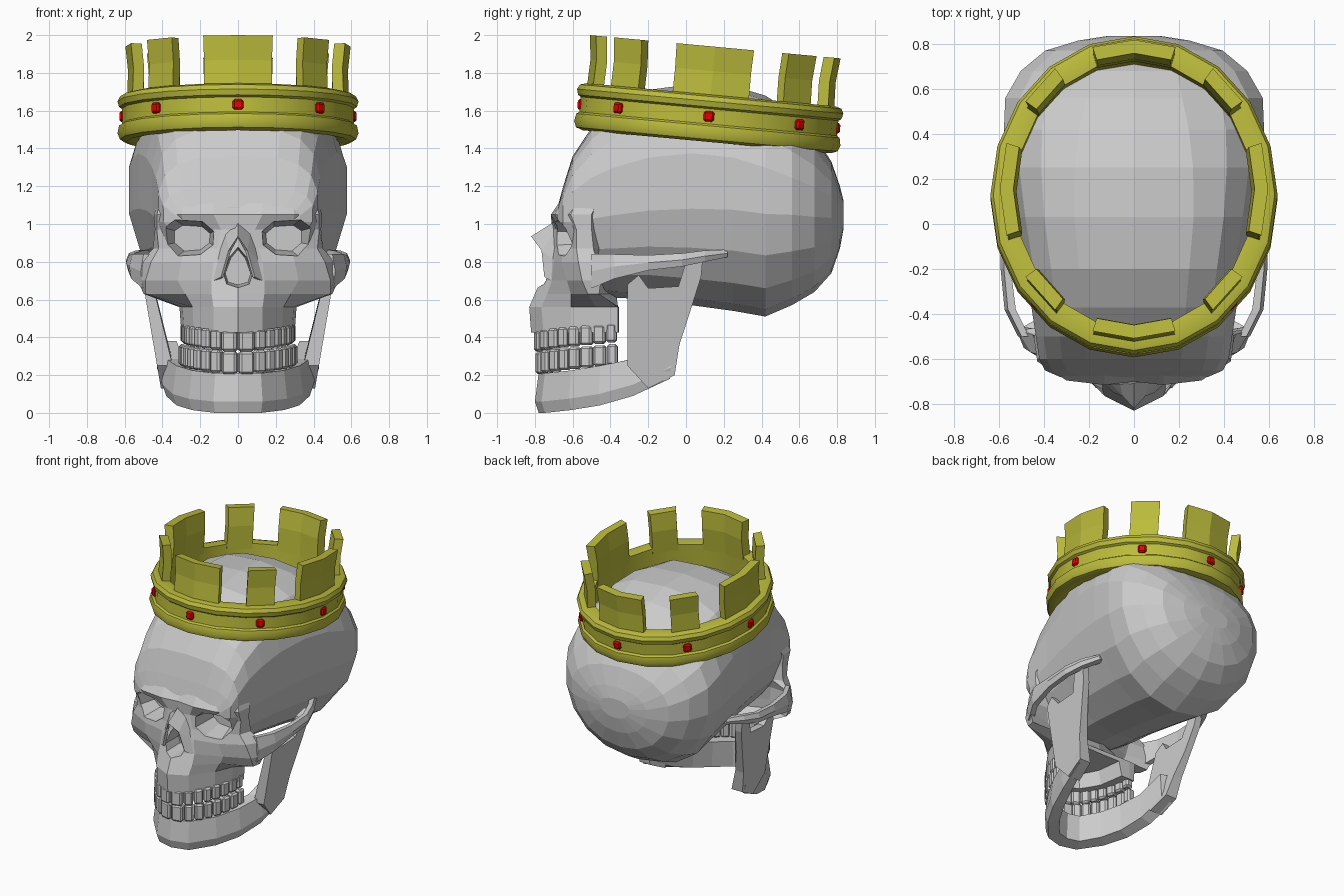
import bpy, bmesh
from math import sin, cos, pi, radians, atan2, copysign, hypot
from mathutils import Matrix, Vector

if "Cube" in bpy.data.objects:
    bpy.data.objects.remove(bpy.data.objects["Cube"])


def make(name, verts, faces, mirror=False):
    me = bpy.data.meshes.new(name)
    me.from_pydata(verts, [], faces)
    bm = bmesh.new()
    bm.from_mesh(me)
    bmesh.ops.recalc_face_normals(bm, faces=bm.faces)
    bm.to_mesh(me)
    bm.free()
    ob = bpy.data.objects.new(name, me)
    bpy.context.collection.objects.link(ob)
    if mirror:
        ob.modifiers.new("mirror", 'MIRROR')
    return ob


def loft(name, rings, closed=False, mirror=False):
    n, m = len(rings[0]), len(rings)
    faces = []
    for i in range(m if closed else m - 1):
        a, b = i * n, (i + 1) % m * n
        faces += [(a + j, a + (j + 1) % n, b + (j + 1) % n, b + j) for j in range(n)]
    if not closed:
        faces += [tuple(range(n)), tuple(range((m - 1) * n, m * n))]
    return make(name, [p for r in rings for p in r], faces, mirror)


def boolean(ob, other, op):
    mod = ob.modifiers.new("bool", 'BOOLEAN')
    mod.operation, mod.solver, mod.object = op, 'EXACT', other
    bpy.context.view_layer.objects.active = ob
    bpy.ops.object.modifier_apply(modifier=mod.name)
    bpy.data.objects.remove(other)


def both_sides(half):
    # half outline starts and ends on the centre line
    return half + [(-x, v) for x, v in half[-2:0:-1]]


def spow(v, e):
    return copysign(abs(v) ** e, v)


# Cranium: cross-sections along y (y, bottom, widest height, top, half width)
stations = [(-.68, .95, 1.02, 1.09, .33), (-.65, .85, 1.05, 1.20, .40), (-.60, .70, 1.08, 1.36, .425),
            (-.50, .63, 1.12, 1.51, .44), (-.37, .61, 1.15, 1.62, .46), (-.20, .60, 1.18, 1.71, .49),
            (.03, .57, 1.20, 1.74, .53), (.25, .54, 1.20, 1.73, .565), (.42, .51, 1.18, 1.68, .585),
            (.56, .57, 1.16, 1.59, .58), (.68, .64, 1.13, 1.47, .51), (.77, .74, 1.10, 1.33, .40),
            (.815, .87, 1.07, 1.20, .25), (.835, .98, 1.06, 1.12, .12)]
rings = []
for y, zb, zc, zt, w in stations:
    ring = []
    for i in range(18):
        a = 2 * pi * (i + .5) / 18
        s, c = sin(a), cos(a)
        n = 2.1 if s < 0 else 3.1 if y < .2 else 2.8 if y < .3 else 2.45 if y < .5 else 2.15
        e = 2 / n
        ring.append((w * spow(c, e), y, zc + (zt - zc if s > 0 else zc - zb) * spow(s, e)))
    rings.append(ring)
skull = loft("skull", rings)

# Face: horizontal outlines from brow to upper jaw, half of each
face_rows = [
    (1.16, [(0, -.64), (.13, -.64), (.28, -.63), (.40, -.56), (.41, -.45), (.3, -.42), (0, -.38)]),
    (1.05, [(0, -.70), (.13, -.715), (.30, -.695), (.43, -.61), (.445, -.50), (.36, -.45), (0, -.38)]),
    (.97, [(0, -.71), (.09, -.69), (.28, -.65), (.43, -.58), (.44, -.50), (.36, -.45), (0, -.38)]),
    (.87, [(0, -.73), (.11, -.69), (.28, -.65), (.42, -.58), (.45, -.49), (.37, -.45), (0, -.38)]),
    (.80, [(0, -.745), (.13, -.70), (.30, -.66), (.46, -.57), (.52, -.47), (.36, -.48), (0, -.38)]),
    (.70, [(0, -.77), (.14, -.71), (.32, -.63), (.49, -.55), (.53, -.45), (.34, -.49), (0, -.38)]),
    (.63, [(0, -.80), (.14, -.735), (.28, -.61), (.49, -.52), (.50, -.46), (.31, -.49), (0, -.37)]),
    (.56, [(0, -.83), (.13, -.765), (.24, -.61), (.295, -.48), (.31, -.36), (.26, -.355), (0, -.36)]),
    (.425, [(0, -.82), (.13, -.755), (.235, -.61), (.285, -.48), (.30, -.36), (.26, -.355), (0, -.36)])]
face = loft("face", [[(x, y, z) for x, y in both_sides(h)] for z, h in face_rows])
boolean(skull, face, 'UNION')

# Eye sockets, nose opening and palate are cut out
eye = [(.13, .96), (.19, 1.01), (.33, 1.02), (.39, .98), (.39, .89), (.32, .83), (.20, .84), (.135, .89)]
for side in (-1, 1):
    rings = [[(side * (cx + (x - .265) * k), y, .925 + (z - .925) * k) for x, z in eye]
             for y, k, cx in [(-.90, 1.2, .275), (-.65, 1, .265), (-.50, .72, .245)]]
    boolean(skull, loft("eye_cutter", rings), 'DIFFERENCE')
nose = both_sides([(0, .90), (.05, .84), (.09, .73), (.07, .67), (0, .65)])
boolean(skull, loft("nose_cutter", [[(x * k, y, .76 + (z - .76) * k) for x, z in nose]
                                    for y, k in [(-.95, 1), (-.60, .75)]]), 'DIFFERENCE')
palate = both_sides([(0, -.71), (.09, -.67), (.17, -.54), (.21, -.28), (0, -.28)])
boolean(skull, loft("palate_cutter", [[(x * k, y, z) for x, y in palate]
                                      for z, k in [(.36, 1.03), (.53, .85)]]), 'DIFFERENCE')

# Nasal bone
nasal = make("nasal_bone", [(0, -.70, 1.01), (.07, -.675, .98), (0, -.82, .935), (.05, -.765, .86),
                            (.12, -.69, .80), (.09, -.75, .72), (.13, -.715, .70)],
             [(0, 2, 3, 1), (1, 3, 4), (3, 5, 6, 4)], mirror=True)
nasal.modifiers.new("thickness", 'SOLIDIFY').thickness = .015

# Cheek arches (x, y, z, height, thickness)
arch = [(.49, -.50, .75, .18, .05), (.55, -.38, .775, .13, .05), (.57, -.20, .795, .08, .045),
        (.57, -.02, .81, .07, .045), (.53, .10, .83, .06, .05), (.46, .22, .845, .04, .06)]
loft("cheek_arch", [[(x + t / 2 - .01, y, z - h / 2), (x + t / 2, y, z), (x + t / 2 - .015, y, z + h / 2),
                     (x - t / 2, y, z + h / 2), (x - t / 2, y, z - h / 2)]
                    for x, y, z, h, t in arch], mirror=True)

# Lower jaw body (x, y, bottom, top)
jaw = [(0, -.80, 0, .21), (.13, -.765, 0, .21), (.26, -.62, .015, .225),
       (.345, -.46, .04, .25), (.40, -.28, .09, .285), (.43, -.08, .18, .38)]
rings = []
for x, y, zb, zt in [(-p[0],) + p[1:] for p in jaw[:0:-1]] + jaw:
    n = Vector((x, (y + .3) * .6)).normalized()
    rings.append([(x - n.x * d, y - n.y * d, z) for d, z in
                  [(.02, zb), (0, zb + .06), (.02, zt), (.11, zt), (.10, zb + .02)]])
loft("jaw_body", rings)

# Upright jaw branches, leaning outwards
branch = [(-.31, .25), (-.31, .68), (-.25, .73), (-.20, .66), (-.04, .67), (0, .80), (.09, .83),
          (.08, .72), (.02, .53), (-.035, .36), (-.06, .20), (-.20, .13)]
loft("jaw_branch", [[(.42 + .17 * (z - .2) - t * (.05 + .13 * max(0, .5 - z)), y, z) for y, z in branch]
                    for t in (0, 1)], mirror=True)


# Teeth set along a curved dental arch
def teeth(name, a, front, z_low, z_high):
    curve = [(a * sin(t), -.34 - front * cos(t)) for t in [i * pi / 400 for i in range(201)]]
    bm = bmesh.new()
    widths = [.085, .065, .065, .06, .065, .07, .07, .06]
    start = 0
    for w in widths:
        target, run = start + w / 2, 0
        for p, q in zip(curve, curve[1:]):
            run += hypot(q[0] - p[0], q[1] - p[1])
            if run >= target:
                break
        f = start / .5
        lo, hi = z_low + .05 * f, z_high + .04 * f
        mat = (Matrix.Translation((q[0], q[1], (lo + hi) / 2))
               @ Matrix.Rotation(atan2(q[1] - p[1], q[0] - p[0]), 4, 'Z')
               @ Matrix.Diagonal((w * .94, .06, hi - lo, 1)))
        bmesh.ops.create_cube(bm, size=1, matrix=mat)
        start += w
    bmesh.ops.bevel(bm, geom=bm.edges[:], offset=.012, segments=1, affect='EDGES')
    me = bpy.data.meshes.new(name)
    bm.to_mesh(me)
    bm.free()
    ob = bpy.data.objects.new(name, me)
    bpy.context.collection.objects.link(ob)
    ob.modifiers.new("mirror", 'MIRROR')


teeth("upper_teeth", .275, .435, .325, .435)
teeth("lower_teeth", .285, .425, .205, .325)


# Crown, tilted back on the head
def colour(name, rgb):
    m = bpy.data.materials.new(name)
    m.diffuse_color = (*rgb, 1)
    m.use_nodes = True
    m.node_tree.nodes["Principled BSDF"].inputs["Base Color"].default_value = m.diffuse_color
    return m


gold, red = colour("gold", (.5, .5, .045)), colour("red", (.8, 0, 0))
tilt = Matrix.Translation((0, .12, 1.56)) @ Matrix.Rotation(radians(-5.3), 4, 'X')


def around(k, r, z):
    a = radians(-90 + 18 * k)
    return (r * cos(a), (r + .07) * sin(a), z)


profile = [(.53, -.11), (.59, -.125), (.625, -.112), (.638, -.08), (.63, -.04), (.615, -.03),
           (.615, .05), (.63, .06), (.638, .09), (.625, .115), (.59, .125), (.53, .12)]
band = loft("crown_band", [[around(k, r, z) for r, z in profile] for k in range(20)], closed=True)
parts = [band]
for q in range(4):
    for kind, ks in (("wide", (-1, 0, 1)), ("narrow", (2, 3))):
        parts.append(loft("crown_point_" + kind, [
            [around(5 * q + k, r, z) for r, z in
             [(.528, .08), (.588, .08), (.582, .25), (.596, .38), (.536, .38), (.522, .25)]] for k in ks]))
for p in parts:
    p.data.materials.append(gold)
    p.matrix_world = tilt
bpy.ops.object.select_all(action='DESELECT')
band.select_set(True)
bpy.context.view_layer.objects.active = band
bpy.ops.object.shade_smooth_by_angle(angle=radians(35))

# Jewels, eight around the band
for i in range(8):
    bm = bmesh.new()
    bmesh.ops.create_cube(bm, size=.056)
    bmesh.ops.bevel(bm, geom=bm.edges[:], offset=.01, segments=1, affect='EDGES')
    me = bpy.data.meshes.new("jewel")
    bm.to_mesh(me)
    bm.free()
    me.materials.append(red)
    jewel = bpy.data.objects.new("jewel", me)
    bpy.context.collection.objects.link(jewel)
    jewel.matrix_world = (tilt @ Matrix.Translation(around(2.5 * i, .60, .01))
                          @ Matrix.Rotation(radians(45 * i), 4, 'Z'))
